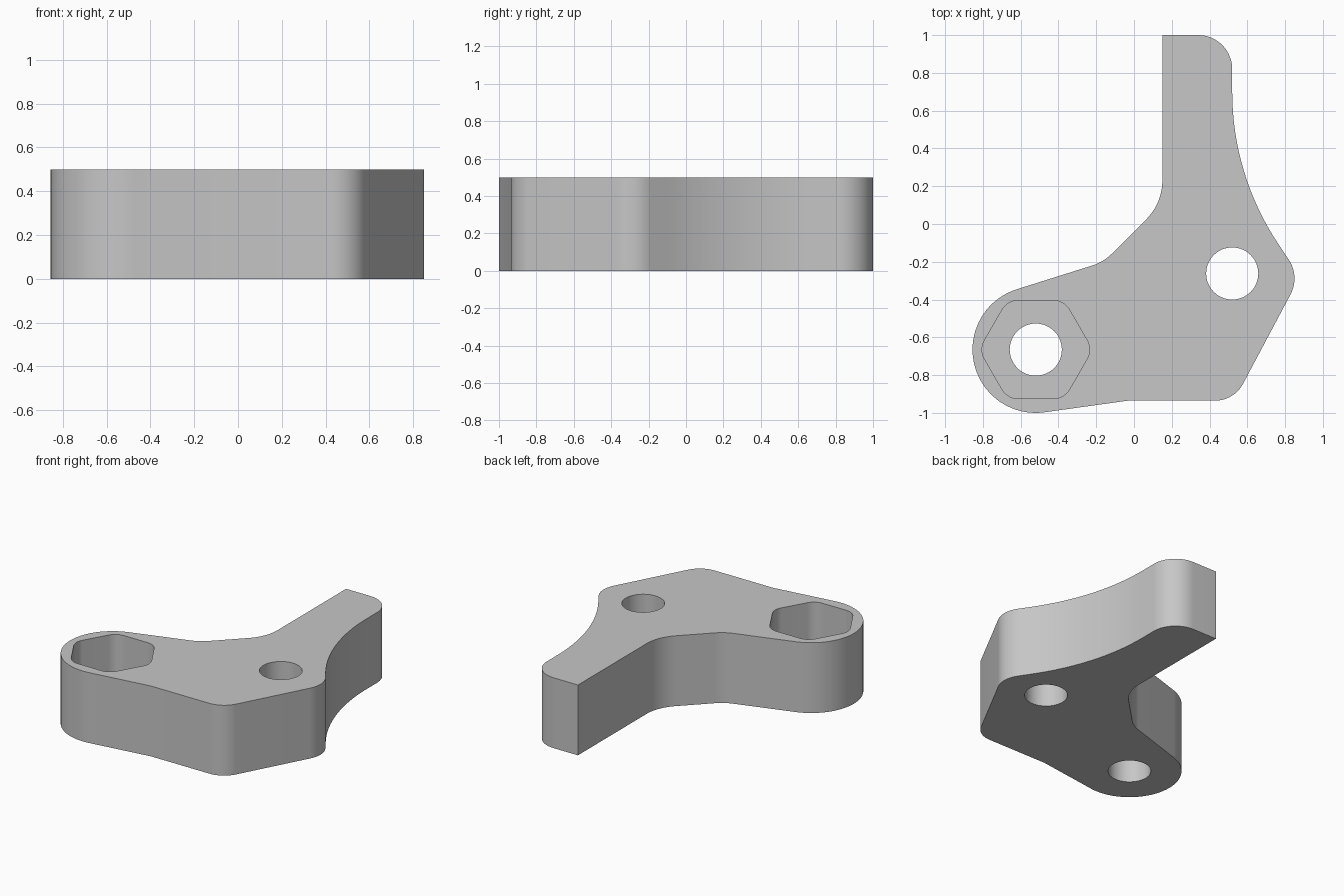
import bpy, bmesh
from math import sin, cos, tan, radians, pi
from mathutils import Vector

cube = bpy.data.objects.get("Cube")
if cube:
    bpy.data.objects.remove(cube, do_unlink=True)

HEIGHT = 0.5
POCKET_FLOOR = 0.2
BOSS = Vector((-0.52, -0.665))


def arc(center, radius, start, end, steps):
    """Points on an arc, angles in degrees."""
    angles = [radians(start + (end - start) * i / steps) for i in range(steps + 1)]
    return [center + radius * Vector((cos(a), sin(a))) for a in angles]


def rounded(corners):
    """Closed outline from (x, y, fillet radius) corners."""
    points = []
    for i, (x, y, r) in enumerate(corners):
        p = Vector((x, y))
        if r == 0:
            points.append(p)
            continue
        a = (Vector(corners[i - 1][:2]) - p).normalized()
        b = (Vector(corners[(i + 1) % len(corners)][:2]) - p).normalized()
        half = a.angle(b) / 2
        center = p + (a + b).normalized() * r / sin(half)
        start = p + a * r / tan(half) - center
        end = p + b * r / tan(half) - center
        sweep = start.angle(end)
        for k in range(17):
            t = k / 16
            points.append(center + (start * sin((1 - t) * sweep) + end * sin(t * sweep)) / sin(sweep))
    return points


def prism(name, outline, bottom, top):
    """Extrude an outline between two heights."""
    bm = bmesh.new()
    base = bm.faces.new([bm.verts.new((p.x, p.y, bottom)) for p in outline])
    extruded = bmesh.ops.extrude_face_region(bm, geom=[base])["geom"]
    verts = [v for v in extruded if isinstance(v, bmesh.types.BMVert)]
    bmesh.ops.translate(bm, vec=(0, 0, top - bottom), verts=verts)
    bmesh.ops.recalc_face_normals(bm, faces=bm.faces)
    mesh = bpy.data.meshes.new(name)
    bm.to_mesh(mesh)
    bm.free()
    obj = bpy.data.objects.new(name, mesh)
    bpy.context.collection.objects.link(obj)
    return obj


# Bracket plate: arm, side corner, lower corner, rounded boss end, inner elbow
corners = [(0.15, 1, 0), (0.52, 1, 0.18), (0.52, 0.26, 1.45), (0.879, -0.278, 0.18),
           (0.53, -0.935, 0.167), (-0.03, -0.935, 0)]
corners += [(p.x, p.y, 0) for p in arc(BOSS, 0.335, -82.6, -252.2, 40)]
corners += [(-0.161, -0.201, 0.26), (0.15, 0.11, 0.29)]
plate = prism("bracket_plate", rounded(corners), 0, HEIGHT)

gray = bpy.data.materials.new("plain gray")
gray.use_nodes = True
color = (0.57, 0.57, 0.57, 1)
gray.diffuse_color = color
gray.node_tree.nodes["Principled BSDF"].inputs["Base Color"].default_value = color
plate.data.materials.append(gray)

# Two through holes and the hexagonal nut pocket
hexagon = [(BOSS.x + 0.3 * cos(k * pi / 3), BOSS.y + 0.3 * sin(k * pi / 3), 0.1) for k in range(6)]
cutters = [prism("nut_pocket_cutter", rounded(hexagon), POCKET_FLOOR, HEIGHT + 0.1)]
for name, center in (("boss_hole_cutter", BOSS), ("side_hole_cutter", Vector((0.52, -0.262)))):
    cutters.append(prism(name, arc(center, 0.138, 0, 360, 48)[:-1], -0.1, HEIGHT + 0.2))

bpy.ops.object.select_all(action="DESELECT")
plate.select_set(True)
bpy.context.view_layer.objects.active = plate
for cutter in cutters:
    cutter.hide_render = True
    cut = plate.modifiers.new(cutter.name, "BOOLEAN")
    cut.operation = "DIFFERENCE"
    cut.solver = "EXACT"
    cut.object = cutter
    bpy.ops.object.modifier_apply(modifier=cut.name)
    bpy.data.objects.remove(cutter, do_unlink=True)

bpy.ops.object.shade_smooth_by_angle(angle=radians(30))
